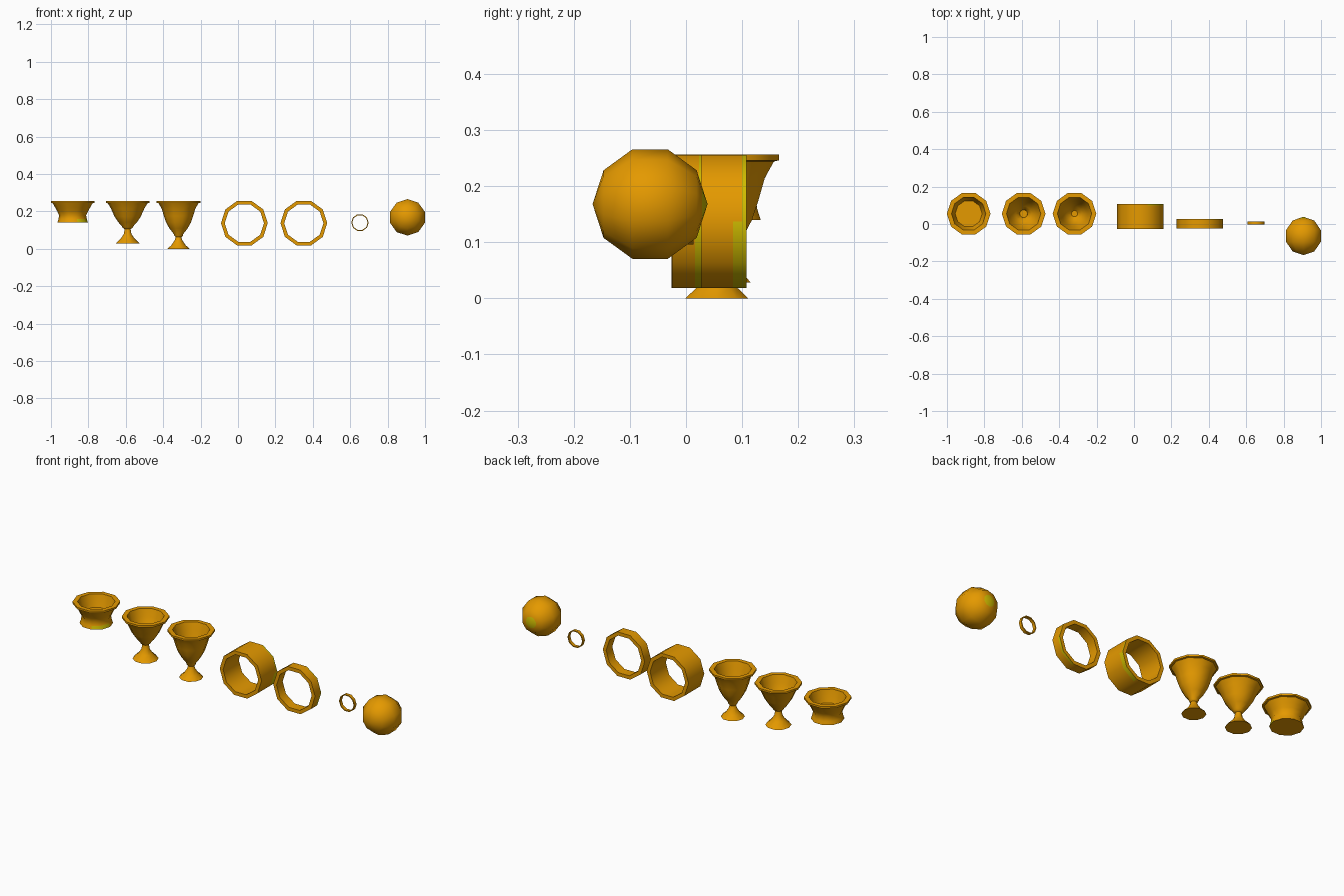
import bpy, bmesh, math
from mathutils import Matrix

if "Cube" in bpy.data.objects:
    bpy.data.objects.remove(bpy.data.objects["Cube"])

SIDES = 10


def material(name, rgb):
    m = bpy.data.materials.new(name)
    m.diffuse_color = (*rgb, 1)
    m.use_nodes = True
    m.node_tree.nodes["Principled BSDF"].inputs["Base Color"].default_value = m.diffuse_color
    return m


GOLD = material("gold", (0.78, 0.32, 0.0))
YELLOW = material("yellow_tint", (0.62, 0.5, 0.0))


def finish(name, bm, loc, rot=None, angle=40, tint=None):
    """Turn a bmesh into an object; tint(center) picks the yellow faces."""
    if rot:
        bmesh.ops.transform(bm, matrix=rot, verts=bm.verts)
    bmesh.ops.recalc_face_normals(bm, faces=bm.faces)
    for f in bm.faces:
        f.material_index = 1 if tint and tint(f.calc_center_median()) else 0
    mesh = bpy.data.meshes.new(name)
    bm.to_mesh(mesh)
    bm.free()
    mesh.materials.append(GOLD)
    mesh.materials.append(YELLOW)
    ob = bpy.data.objects.new(name, mesh)
    ob.location = loc
    bpy.context.collection.objects.link(ob)
    bpy.ops.object.select_all(action='DESELECT')
    ob.select_set(True)
    bpy.context.view_layer.objects.active = ob
    bpy.ops.object.shade_smooth_by_angle(angle=math.radians(angle))
    return ob


def lathe(profile, loop=False):
    """Spin (radius, height) points into a ten-sided shell around z."""
    bm = bmesh.new()
    rings = []
    for r, z in profile:
        rings.append([bm.verts.new((r * math.cos(i * math.tau / SIDES),
                                    r * math.sin(i * math.tau / SIDES), z))
                      for i in range(SIDES)])
    pairs = list(zip(rings, rings[1:]))
    if loop:
        pairs.append((rings[-1], rings[0]))
    else:
        bm.faces.new(rings[0])
        bm.faces.new(rings[-1])
    for a, b in pairs:
        for i in range(SIDES):
            j = (i + 1) % SIDES
            bm.faces.new((a[i], a[j], b[j], b[i]))
    return bm


# Vessels: outside from foot to rim, then down the inside
RIM = [(0.107, 0.244), (0.1165, 0.246), (0.1165, 0.256), (0.092, 0.256)]
VY = 0.055
finish("bowl", lathe([(0.082, 0.14), (0.076, 0.158), (0.072, 0.178), (0.082, 0.2),
                      (0.093, 0.22)] + RIM + [(0.084, 0.225), (0.072, 0.19)]),
       (-0.884, VY, 0),
       tint=lambda c: 0.142 < c.z < 0.157 and c.x > 0.02 and c.y < -0.01)
finish("short_goblet", lathe([(0.064, 0.028), (0.035, 0.057), (0.02, 0.08), (0.016, 0.105),
                              (0.027, 0.113), (0.03, 0.12), (0.05, 0.142), (0.07, 0.172),
                              (0.089, 0.215)] + RIM +
                             [(0.079, 0.215), (0.062, 0.175), (0.042, 0.147), (0.022, 0.128),
                              (0.021, 0.118)]),
       (-0.59, VY, 0))
finish("tall_goblet", lathe([(0.059, 0.0), (0.038, 0.019), (0.02, 0.046), (0.015, 0.062),
                             (0.023, 0.07), (0.025, 0.079), (0.048, 0.108), (0.066, 0.14),
                             (0.078, 0.175), (0.09, 0.215)] + RIM +
                            [(0.08, 0.215), (0.069, 0.175), (0.057, 0.142), (0.04, 0.113),
                             (0.017, 0.09)]),
       (-0.318, VY, 0))

# Bands standing upright, axis along y, yellow along the outer back edge
UPRIGHT = Matrix.Rotation(math.radians(-90), 4, 'X')


def band(name, x, z, r_out, r_in, y0, y1, wide, thin):
    prof = [(r_in, y0), (r_out, y0), (r_out, y1 - wide), (r_out, y1 - thin),
            (r_out, y1), (r_in, y1)]

    def tint(c):
        outer = math.hypot(c.x, c.z) > 0.93 * r_out and c.y < y1 - 0.0005
        strip = wide if c.z < 0 else thin
        return outer and c.x > 0.5 * r_out and c.y > y1 - strip

    finish(name, lathe(prof, True), (x, 0, z), UPRIGHT, tint=tint)


band("wide_band", 0.034, 0.137, 0.125, 0.105, -0.026, 0.108, 0.024, 0.008)
band("narrow_band", 0.352, 0.137, 0.125, 0.105, -0.024, 0.028, 0.012, 0.005)
finish("small_band", lathe([(0.041, -0.004), (0.0465, -0.004), (0.0465, 0.013),
                            (0.041, 0.013)], True), (0.652, 0, 0.14), UPRIGHT)

# Ball with its poles along y and a small tinted spot at the back
bm = bmesh.new()
bmesh.ops.create_uvsphere(bm, u_segments=SIDES, v_segments=5, radius=0.1025)
bmesh.ops.bisect_plane(bm, geom=bm.verts[:] + bm.edges[:] + bm.faces[:],
                       plane_co=(0, 0, 0.0925), plane_no=(0, 0, 1))
finish("ball", bm, (0.906, -0.064, 0.168), UPRIGHT, angle=50,
       tint=lambda c: c.y > 0.0925)
